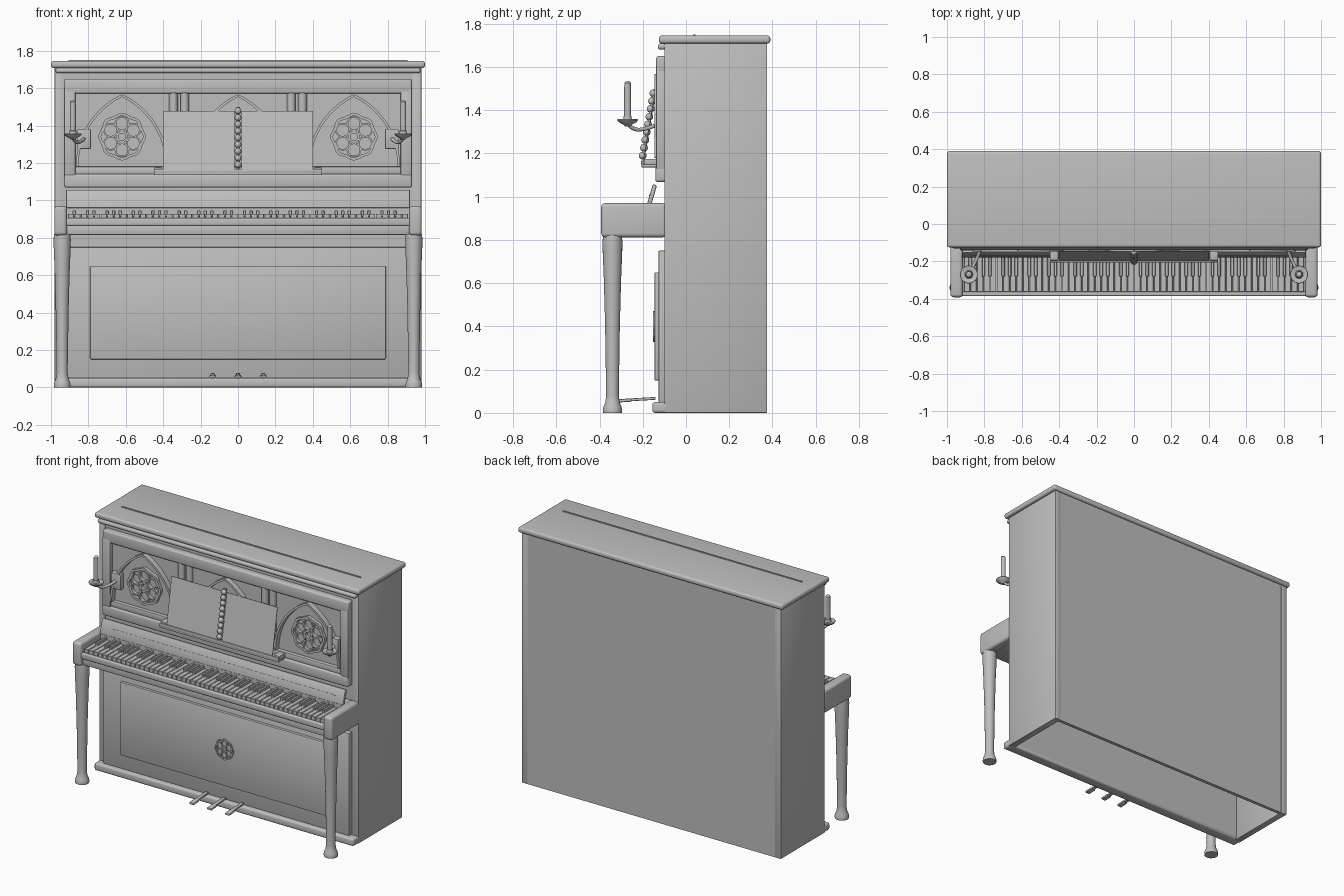
import bpy, bmesh, math
from mathutils import Matrix, Vector

if "Cube" in bpy.data.objects:
    bpy.data.objects.remove(bpy.data.objects["Cube"])

grey = bpy.data.materials.new("plain grey")
grey.diffuse_color = (0.52, 0.52, 0.52, 1)
grey.use_nodes = True
grey.node_tree.nodes["Principled BSDF"].inputs["Base Color"].default_value = grey.diffuse_color


def finish(name, bm, angle=35):
    bmesh.ops.recalc_face_normals(bm, faces=bm.faces)
    me = bpy.data.meshes.new(name)
    bm.to_mesh(me)
    bm.free()
    me.materials.append(grey)
    ob = bpy.data.objects.new(name, me)
    bpy.context.collection.objects.link(ob)
    bpy.ops.object.select_all(action='DESELECT')
    ob.select_set(True)
    bpy.context.view_layer.objects.active = ob
    bpy.ops.object.shade_smooth_by_angle(angle=math.radians(angle))
    return ob


def add_box(bm, x0, x1, y0, y1, z0, z1, bevel=0, segs=2, tilt=0):
    m = Matrix.Translation(((x0 + x1) / 2, (y0 + y1) / 2, (z0 + z1) / 2))
    m = m @ Matrix.Rotation(tilt, 4, 'X') @ Matrix.Diagonal((x1 - x0, y1 - y0, z1 - z0, 1))
    vs = bmesh.ops.create_cube(bm, size=1, matrix=m)['verts']
    if bevel:
        es = list({e for v in vs for e in v.link_edges})
        bmesh.ops.bevel(bm, geom=es, offset=bevel, segments=segs, affect='EDGES', profile=0.5)


def box(name, *a, **k):
    bm = bmesh.new()
    add_box(bm, *a, **k)
    return finish(name, bm)


def mirrored_box(name, x0, x1, *a, **k):
    box(name + "_right", x0, x1, *a, **k)
    box(name + "_left", -x1, -x0, *a, **k)


def lathe(name, profile, x, y, segs=24):
    bm = bmesh.new()
    rings = [[bm.verts.new((x + r * math.cos(t), y + r * math.sin(t), z))
              for t in (2 * math.pi * i / segs for i in range(segs))] for r, z in profile]
    for a, b in zip(rings, rings[1:]):
        for i in range(segs):
            j = (i + 1) % segs
            bm.faces.new((a[i], a[j], b[j], b[i]))
    bm.faces.new(rings[0])
    bm.faces.new(rings[-1])
    return finish(name, bm)


def add_band(bm, pts, width, y0, y1, closed):
    # flat strip with square section following a path in the x-z plane
    n = len(pts)
    rows = []
    for i, (x, z) in enumerate(pts):
        a = pts[(i - 1) % n] if closed or i > 0 else pts[i]
        b = pts[(i + 1) % n] if closed or i < n - 1 else pts[i]
        d = Vector((b[0] - a[0], b[1] - a[1])).normalized() * width / 2
        rows.append([bm.verts.new((x + s * d.y, y, z - s * d.x))
                     for s, y in ((-1, y0), (1, y0), (1, y1), (-1, y1))])
    for i in range(n if closed else n - 1):
        a, b = rows[i], rows[(i + 1) % n]
        for k in range(4):
            bm.faces.new((a[k], a[(k + 1) % 4], b[(k + 1) % 4], b[k]))
    if not closed:
        bm.faces.new(rows[0])
        bm.faces.new(rows[-1])


def rosette(name, x, z, r, y0, y1):
    bm = bmesh.new()

    def ring(cx, cz, rad, w, lobes=0):
        pts = []
        for i in range(48):
            t = 2 * math.pi * i / 48
            q = rad * (1 + (0.04 * math.cos(lobes * t) if lobes else 0))
            pts.append((cx + q * math.cos(t), cz + q * math.sin(t)))
        add_band(bm, pts, w, y0, y1, True)
    ring(x, z, r * 0.92, r * 0.12, 8)
    for k in range(6):
        t = math.pi / 3 * k + math.pi / 6
        ring(x + r * 0.56 * math.cos(t), z + r * 0.56 * math.sin(t), r * 0.28, r * 0.07)
    ring(x, z, r * 0.2, r * 0.1)
    finish(name, bm)


def gothic_arch(name, cx, w, z0, h):
    R = (w * w + h * h) / (2 * w)
    top = math.asin(h / R)
    for s, side in ((1, "right"), (-1, "left")):
        pts = [(cx + s * (w - R + R * math.cos(top * i / 16)), z0 + R * math.sin(top * i / 16))
               for i in range(17)]
        bm = bmesh.new()
        add_band(bm, pts, 0.014, -0.146, -0.10, False)
        finish(name + "_" + side, bm)


def tube(name, path, r):
    cu = bpy.data.curves.new(name, 'CURVE')
    cu.dimensions = '3D'
    cu.bevel_depth = r
    cu.bevel_resolution = 3
    cu.use_fill_caps = True
    sp = cu.splines.new('BEZIER')
    sp.bezier_points.add(len(path) - 1)
    for p, c in zip(sp.bezier_points, path):
        p.co = c
        p.handle_left_type = p.handle_right_type = 'AUTO'
    cu.materials.append(grey)
    ob = bpy.data.objects.new(name, cu)
    bpy.context.collection.objects.link(ob)
    bpy.ops.object.select_all(action='DESELECT')
    ob.select_set(True)
    bpy.context.view_layer.objects.active = ob
    bpy.ops.object.convert(target='MESH')
    bpy.ops.object.shade_smooth_by_angle(angle=math.radians(40))


# case: open-bottomed shell
mirrored_box("case_side", 0.935, 0.98, -0.10, 0.375, 0.0, 1.71, bevel=0.004)
box("case_back", -0.975, 0.975, 0.35, 0.373, 0.0, 1.71)
box("case_front_wall", -0.94, 0.94, -0.095, -0.08, 0.02, 1.71)
box("lid", -1.0, 1.0, -0.125, 0.39, 1.708, 1.745, bevel=0.014, segs=4)
box("lid_hinge", -0.905, 0.905, 0.033, 0.043, 1.74, 1.75)
box("lid_moulding", -0.975, 0.975, -0.13, -0.09, 1.68, 1.708, bevel=0.012, segs=3)
box("plinth", -0.98, 0.98, -0.155, -0.08, 0.0, 0.05, bevel=0.012, segs=3)

# lower front panel and its raised field
box("lower_panel", -0.93, 0.93, -0.127, -0.085, 0.05, 0.75, bevel=0.004)
box("lower_panel_field", -0.79, 0.79, -0.145, -0.12, 0.15, 0.65, bevel=0.004)
rosette("lower_rosette", 0, 0.4, 0.07, -0.152, -0.14)

# pedals
for i, x in enumerate((-0.135, 0, 0.135)):
    box(f"pedal_{i+1}", x - 0.012, x + 0.012, -0.30, -0.14, 0.056, 0.069, bevel=0.004, tilt=-0.06 * -1)
    box(f"pedal_tip_{i+1}", x - 0.018, x + 0.018, -0.312, -0.25, 0.05, 0.065, bevel=0.006, tilt=0.06)

# legs and arms
leg = [(0.044, 0), (0.045, 0.012), (0.042, 0.028), (0.034, 0.045), (0.029, 0.08), (0.031, 0.2),
       (0.034, 0.4), (0.040, 0.62), (0.045, 0.74), (0.046, 0.79), (0.044, 0.82)]
for s, side in ((1, "right"), (-1, "left")):
    lathe("front_leg_" + side, leg, s * 0.94, -0.34)
mirrored_box("key_arm", 0.915, 0.982, -0.392, -0.09, 0.812, 0.97, bevel=0.018, segs=4)

# key bed, slip and fallboard
box("key_bed", -0.92, 0.92, -0.365, -0.09, 0.815, 0.87, bevel=0.006)
box("key_slip", -0.92, 0.92, -0.385, -0.362, 0.865, 0.905, bevel=0.007, segs=3)
box("key_frame", -0.92, 0.92, -0.365, -0.10, 0.865, 0.895)
box("fallboard", -0.92, 0.92, -0.168, -0.148, 0.955, 1.057, bevel=0.006, tilt=-0.28)
box("fallboard_inlay", -0.85, 0.85, -0.171, -0.165, 1.002, 1.009, tilt=-0.28)
box("fallboard_base", -0.92, 0.92, -0.175, -0.09, 0.90, 0.965)

# keyboard
N, pitch = 52, 1.82 / 52
bm = bmesh.new()
for i in range(N):
    x = -0.91 + i * pitch
    add_box(bm, x + 0.0015, x + pitch - 0.0015, -0.362, -0.17, 0.895, 0.928, bevel=0.002, segs=1)
finish("white_keys", bm)
bm = bmesh.new()
for i in range(N - 1):
    if i % 7 in (0, 2, 3, 5, 6):  # first key is an A
        if i % 7 in (1, 4):
            continue
        x = -0.91 + (i + 1) * pitch
        add_box(bm, x - 0.009, x + 0.009, -0.28, -0.17, 0.91, 0.946, bevel=0.003, segs=1)
finish("black_keys", bm)

# upper front frame and recessed panel
box("upper_panel", -0.90, 0.90, -0.11, -0.085, 1.10, 1.62)
box("upper_top_rail", -0.93, 0.93, -0.138, -0.085, 1.57, 1.65, bevel=0.012, segs=3)
box("upper_bottom_rail", -0.93, 0.93, -0.142, -0.085, 1.068, 1.14, bevel=0.012, segs=3)
mirrored_box("upper_stile", 0.87, 0.93, -0.138, -0.085, 1.12, 1.60, bevel=0.005)
box("panel_ledge", -0.87, 0.87, -0.135, -0.10, 1.14, 1.18, bevel=0.006)

# tracery: arches, rosettes and slim paired columns
for cx, nm in ((-0.62, "left_arch"), (0, "centre_arch"), (0.62, "right_arch")):
    gothic_arch(nm, cx, 0.24, 1.18, 0.38)
for s, side in ((1, "right"), (-1, "left")):
    rosette("upper_rosette_" + side, s * 0.62, 1.34, 0.125, -0.132, -0.105)
    for x in (0.285, 0.345):
        lathe(f"slim_column_{side}_{int(x*1000)}", [(0.023, 1.18), (0.023, 1.575)], s * x, -0.113, 16)

# music desk with two sheets and a beaded divider
box("music_shelf", -0.45, 0.45, -0.205, -0.13, 1.135, 1.15, bevel=0.004)
box("music_shelf_lip", -0.45, 0.45, -0.207, -0.197, 1.145, 1.168, bevel=0.003)
mirrored_box("shelf_bracket", 0.405, 0.45, -0.195, -0.13, 1.148, 1.175, bevel=0.005)
lean = -math.atan2(0.055, 0.32)
mirrored_box("music_sheet", 0.018, 0.40, -0.173, -0.169, 1.158, 1.48, tilt=lean)
box("music_divider", -0.012, 0.012, -0.178, -0.164, 1.17, 1.50, tilt=lean)
bm = bmesh.new()
for k in range(9):
    z = 1.19 + k * 0.036
    y = -0.178 + (z - 1.32) * 0.172
    bmesh.ops.create_uvsphere(bm, u_segments=12, v_segments=8, radius=0.018,
                              matrix=Matrix.Translation((0, y, z)))
finish("divider_beads", bm)

# candle holders
candle = [(0.012, 1.325), (0.020, 1.333), (0.042, 1.345), (0.048, 1.354), (0.046, 1.358),
          (0.022, 1.354), (0.019, 1.362), (0.019, 1.372), (0.016, 1.373), (0.0155, 1.525),
          (0.011, 1.531), (0.003, 1.534)]
for s, side in ((1, "right"), (-1, "left")):
    x = s * 0.883
    lathe("candle_and_cup_" + side, candle, x, -0.27)
    box("candle_plate_" + side, s * 0.823 - 0.036, s * 0.823 + 0.036, -0.146, -0.10,
        1.275, 1.38, bevel=0.003)
    tube("candle_arm_" + side, [(s * 0.823, -0.14, 1.33), (s * 0.84, -0.185, 1.315),
                                (s * 0.865, -0.235, 1.312), (x, -0.27, 1.335)], 0.009)
